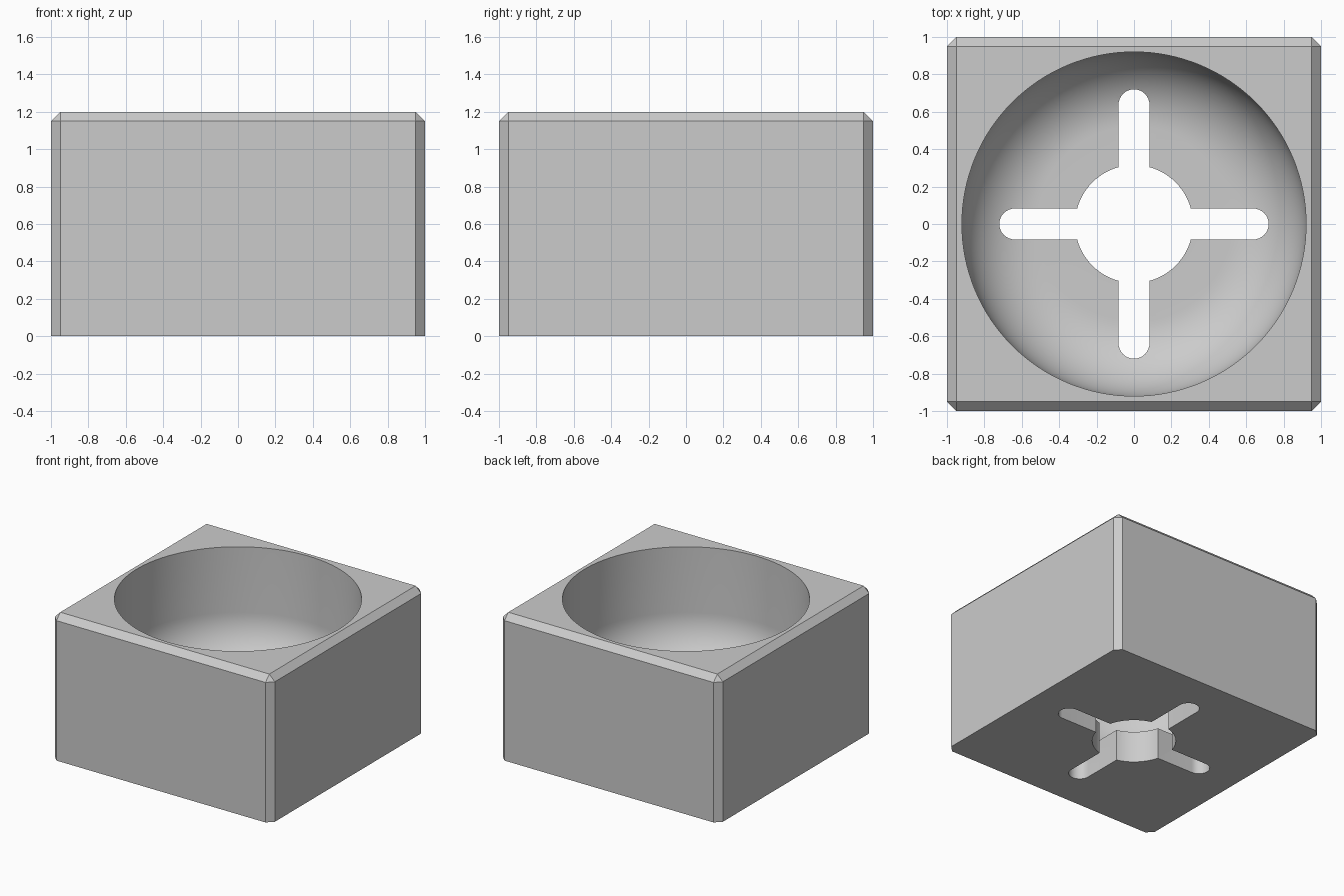
import bpy
import bmesh
import math

old = bpy.data.objects.get("Cube")
if old:
    bpy.data.objects.remove(old, do_unlink=True)

HEIGHT, CHAMFER = 1.2, 0.05
BOWL_R, FILLET, FLOOR = 0.92, 0.4, 0.26
HOLE_R, SLOT_R, SLOT_END = 0.315, 0.083, 0.72

grey = bpy.data.materials.new("plain grey")
grey.use_nodes = True
colour = (0.6, 0.6, 0.6, 1)
grey.diffuse_color = colour
grey.node_tree.nodes["Principled BSDF"].inputs["Base Color"].default_value = colour


def make_object(name, bm):
    bmesh.ops.recalc_face_normals(bm, faces=bm.faces)
    mesh = bpy.data.meshes.new(name)
    bm.to_mesh(mesh)
    bm.free()
    mesh.materials.append(grey)
    obj = bpy.data.objects.new(name, mesh)
    bpy.context.collection.objects.link(obj)
    return obj


def arc(cx, cy, r, start, end, steps):
    angles = [math.radians(start + (end - start) * i / steps) for i in range(steps + 1)]
    return [(cx + r * math.cos(a), cy + r * math.sin(a)) for a in angles]


def prism(name, outline, bottom, top):
    bm = bmesh.new()
    face = bm.faces.new([bm.verts.new((x, y, bottom)) for x, y in outline])
    out = bmesh.ops.extrude_face_region(bm, geom=[face])
    moved = [v for v in out["geom"] if isinstance(v, bmesh.types.BMVert)]
    bmesh.ops.translate(bm, verts=moved, vec=(0, 0, top - bottom))
    return make_object(name, bm)


def lathe(name, profile, steps):
    bm = bmesh.new()
    verts = [bm.verts.new((r, 0, z)) for r, z in profile]
    edges = [bm.edges.new(pair) for pair in zip(verts, verts[1:])]
    bmesh.ops.spin(bm, geom=verts + edges, cent=(0, 0, 0), axis=(0, 0, 1),
                   angle=math.tau, steps=steps)
    bmesh.ops.remove_doubles(bm, verts=bm.verts, dist=0.0001)
    return make_object(name, bm)


# Block, chamfered on its top and upright edges but square at the base
bm = bmesh.new()
bmesh.ops.create_cube(bm, size=1)
bmesh.ops.scale(bm, vec=(2, 2, HEIGHT), verts=bm.verts)
bmesh.ops.translate(bm, vec=(0, 0, HEIGHT / 2), verts=bm.verts)
edges = [e for e in bm.edges if any(v.co.z > 0.1 for v in e.verts)]
bmesh.ops.bevel(bm, geom=edges, offset=CHAMFER, segments=1, affect="EDGES",
                clamp_overlap=True)
block = make_object("block", bm)

# Round bowl with a filleted floor
profile = [(0, FLOOR)] + arc(BOWL_R - FILLET, FLOOR + FILLET, FILLET, -90, 0, 20)
profile += [(BOWL_R, HEIGHT + 0.2), (0, HEIGHT + 0.2)]
cutters = [lathe("bowl_cutter", profile, 128)]

# Central drain hole and two crossing round-ended slots
cutters.append(prism("hole_cutter", arc(0, 0, HOLE_R, 0, 360, 64)[:-1], -0.2, 1))
end = SLOT_END - SLOT_R
slot = arc(end, 0, SLOT_R, -90, 90, 16) + arc(-end, 0, SLOT_R, 90, 270, 16)
cutters.append(prism("slot_cutter_x", slot, -0.2, 1))
cutters.append(prism("slot_cutter_y", [(-y, x) for x, y in slot], -0.2, 1))

# Cut the block, then drop the cutters
bpy.context.view_layer.objects.active = block
for cutter in cutters:
    cutter.hide_render = True
    mod = block.modifiers.new(cutter.name, "BOOLEAN")
    mod.operation = "DIFFERENCE"
    mod.solver = "EXACT"
    mod.object = cutter
    bpy.ops.object.modifier_apply(modifier=mod.name)
    bpy.data.objects.remove(cutter, do_unlink=True)

bpy.ops.object.select_all(action="DESELECT")
block.select_set(True)
bpy.ops.object.shade_smooth_by_angle(angle=math.radians(25))
